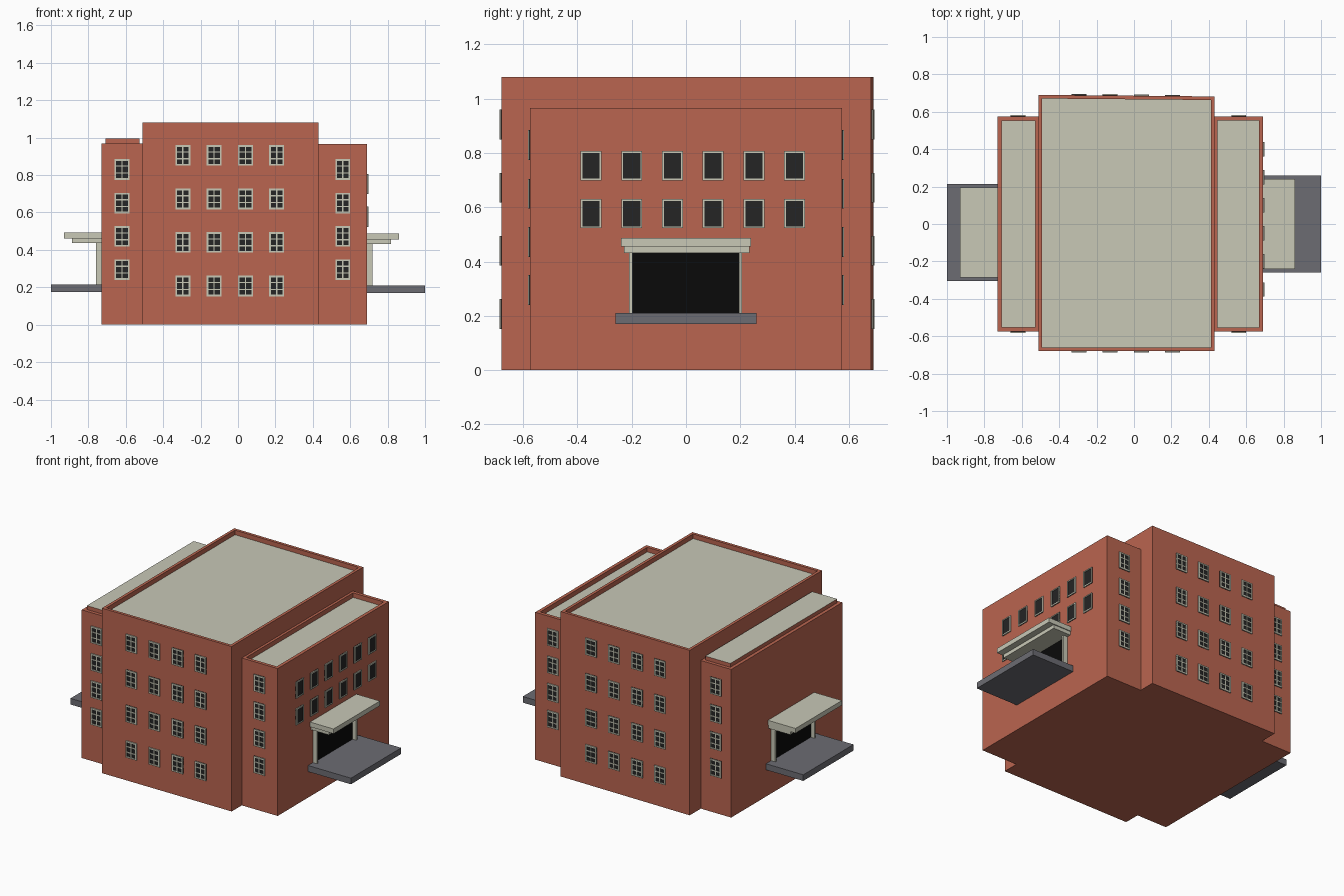
import bpy, bmesh
from mathutils import Vector, Matrix

if "Cube" in bpy.data.objects:
    bpy.data.objects.remove(bpy.data.objects["Cube"])


def material(name, rgb):
    m = bpy.data.materials.new(name)
    m.diffuse_color = (*rgb, 1)
    m.use_nodes = True
    m.node_tree.nodes["Principled BSDF"].inputs["Base Color"].default_value = m.diffuse_color
    return m


BRICK = material("brick", (0.49, 0.13, 0.08))
CREAM = material("cream", (0.58, 0.58, 0.47))
GLASS = material("dark_glass", (0.018, 0.018, 0.018))
BLACK = material("doorway_black", (0.003, 0.003, 0.003))
STONE = material("grey_stone", (0.15, 0.15, 0.17))


def finish(name, bm, mats):
    bmesh.ops.recalc_face_normals(bm, faces=bm.faces[:])
    me = bpy.data.meshes.new(name)
    bm.to_mesh(me)
    bm.free()
    for m in mats:
        me.materials.append(m)
    ob = bpy.data.objects.new(name, me)
    bpy.context.collection.objects.link(ob)
    return ob


def add_box(bm, lo, hi, mat=0):
    lo, hi = Vector(lo), Vector(hi)
    size = hi - lo
    mx = Matrix.Translation((lo + hi) / 2) @ Matrix.Diagonal((*size, 1))
    vs = bmesh.ops.create_cube(bm, size=1, matrix=mx)["verts"]
    for f in {f for v in vs for f in v.link_faces}:
        f.material_index = mat
    return vs


def box(name, lo, hi, mat):
    bm = bmesh.new()
    # allow mirrored x ranges
    x0, x1 = sorted((lo[0], hi[0]))
    add_box(bm, (x0, *lo[1:]), (x1, *hi[1:]))
    return finish(name, bm, [mat])


def block(name, lo, hi, rim, roof_shift, skew=0):
    """Brick block whose roof panel is inset and moved up or down."""
    bm = bmesh.new()
    add_box(bm, lo, hi)
    for v in bm.verts:
        if v.co.y > 0 and v.co.x > (lo[0] + hi[0]) / 2:
            v.co.y -= skew
    top = max(bm.faces, key=lambda f: f.calc_center_median().z)
    bmesh.ops.inset_region(bm, faces=[top], thickness=rim)
    roof = bmesh.ops.extrude_discrete_faces(bm, faces=[top])["faces"][0]
    bmesh.ops.translate(bm, verts=roof.verts[:], vec=(0, 0, roof_shift))
    roof.material_index = 1
    return finish(name, bm, [BRICK, CREAM])


def window(name, pos, normal, w, h, cols, rows, edge, bar=0.007):
    """Glass pane with frame and glazing bars, standing on a wall."""
    bm = bmesh.new()
    add_box(bm, (-w / 2, -0.003, -h / 2), (w / 2, 0.003, h / 2), 1)
    for s in (-1, 1):
        x, z = s * (w - edge) / 2, s * (h - edge) / 2
        add_box(bm, (x - edge / 2, -0.007, -h / 2), (x + edge / 2, 0.003, h / 2))
        add_box(bm, (-w / 2, -0.007, z - edge / 2), (w / 2, 0.003, z + edge / 2))
    for i in range(1, cols):
        x = -w / 2 + w * i / cols
        add_box(bm, (x - bar / 2, -0.006, -h / 2), (x + bar / 2, 0.003, h / 2))
    for i in range(1, rows):
        z = -h / 2 + h * i / rows
        add_box(bm, (-w / 2, -0.006, z - bar / 2), (w / 2, 0.003, z + bar / 2))
    ob = finish(name, bm, [CREAM, GLASS])
    ob.location = pos
    ob.rotation_euler = Vector((0, -1, 0)).rotation_difference(Vector(normal)).to_euler() \
        if normal[1] != 1 else (0, 0, 3.14159265)


# Brick masses
block("main_block", (-0.51, -0.68, 0), (0.43, 0.69, 1.08), 0.027, -0.03, 0.008)
block("left_wing", (-0.73, -0.575, 0), (-0.505, 0.575, 0.97), 0.031, 0.025)
block("right_wing", (0.425, -0.575, 0), (0.69, 0.575, 0.965), 0.031, -0.03)

# Front and back windows
for side, label in ((-1, "front"), (1, "back")):
    for x in (-0.295, -0.128, 0.04, 0.207):
        wall = 0.68 if side < 0 else 0.69 - 0.008 * (x + 0.51) / 0.94
        for z in (0.905, 0.672, 0.44, 0.207):
            window(label + "_main_window", (x, side * wall, z), (0, side, 0),
                   0.08, 0.11, 2, 3, 0.009)
    for x in (-0.62, 0.56):
        for z in (0.83, 0.65, 0.472, 0.295):
            window(label + "_wing_window", (x, side * 0.575, z), (0, side, 0),
                   0.08, 0.11, 2, 3, 0.009)

# Right side windows
for i in range(6):
    for z in (0.753, 0.577):
        window("side_window", (0.69, -0.35 + 0.15 * i, z), (1, 0, 0),
               0.077, 0.108, 1, 1, 0.007)


def porch(label, s, wall, yc, z, end, roof_end):
    """Platform, doorway, jambs and stepped canopy on one side."""
    def part(name, depth, y0, y1, z0, z1, mat):
        box(label + "_" + name, (s * (wall - 0.01), yc + y0, z + z0),
            (s * depth, yc + y1, z + z1), mat)
    part("platform", end, -0.26, 0.26, -0.04, 0, STONE)
    part("doorway", wall + 0.004, -0.2, 0.2, 0, 0.225, BLACK)
    for y in (-0.21, 0.195):
        part("door_jamb", wall + 0.03, y, y + 0.012, 0, 0.225, CREAM)
    part("canopy_lower", roof_end - 0.042, -0.228, 0.234, 0.222, 0.246, CREAM)
    part("canopy_upper", roof_end, -0.24, 0.24, 0.246, 0.277, CREAM)


porch("right", 1, 0.69, 0, 0.21, 1.0, 0.86)
porch("left", -1, 0.73, -0.045, 0.215, 1.0, 0.93)
